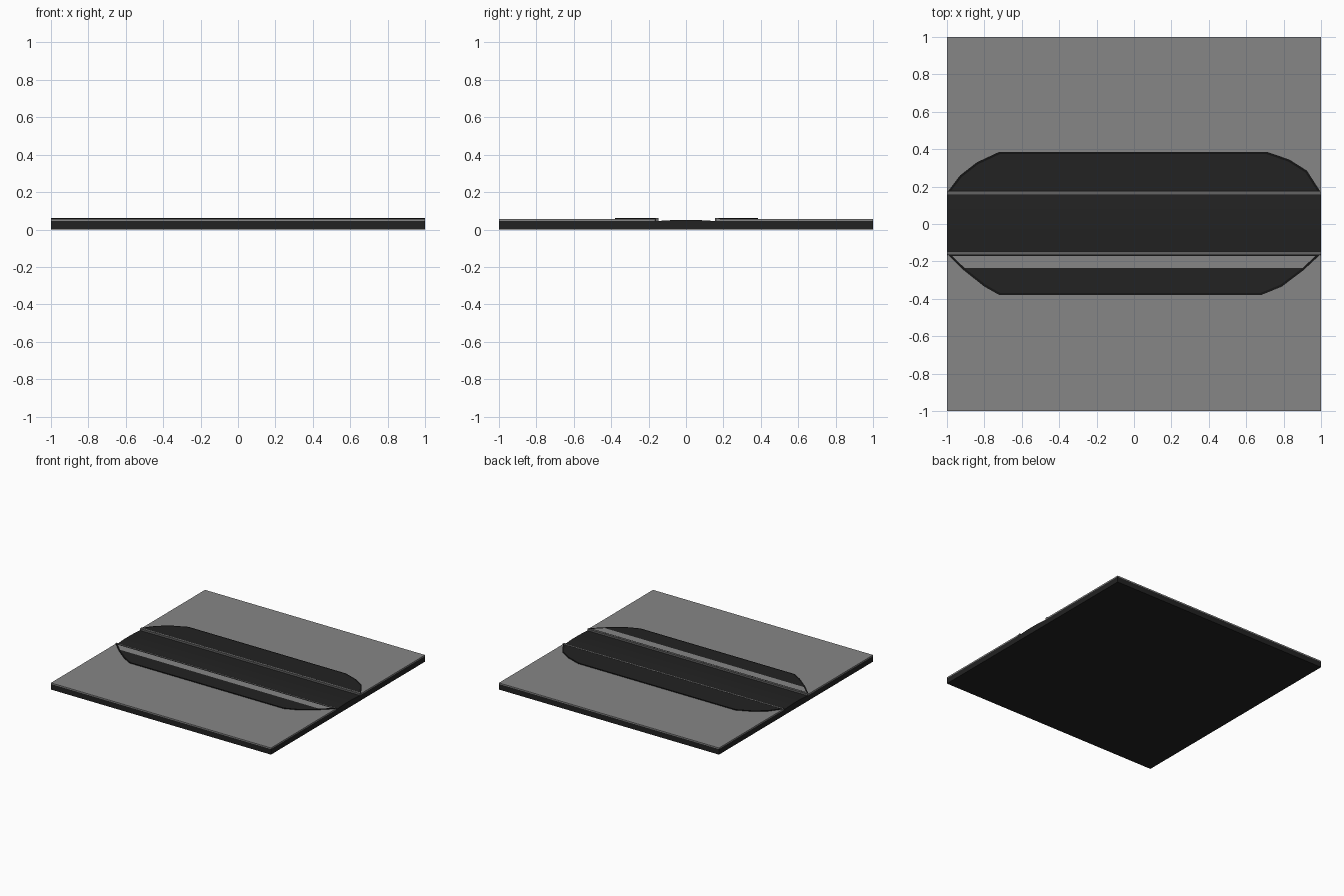
import bpy, bmesh, math

if "Cube" in bpy.data.objects:
    bpy.data.objects.remove(bpy.data.objects["Cube"])

def mat(name, v):
    m = bpy.data.materials.new(name)
    m.diffuse_color = (v, v, v, 1)
    m.use_nodes = True
    m.node_tree.nodes["Principled BSDF"].inputs["Base Color"].default_value = m.diffuse_color
    return m

ASPHALT = mat("dark asphalt", 0.0160)
BORDER = mat("black border", 0.0075)
GROUND = mat("grey ground", 0.237)
CURB = mat("mid grey curb", 0.125)

def finish(bm, name, mats):
    bmesh.ops.recalc_face_normals(bm, faces=bm.faces)
    me = bpy.data.meshes.new(name)
    bm.to_mesh(me)
    bm.free()
    for m in mats:
        me.materials.append(m)
    ob = bpy.data.objects.new(name, me)
    bpy.context.collection.objects.link(ob)
    return ob

def prism(points, vec):
    """Closed prism from a 3D outline extruded along vec."""
    bm = bmesh.new()
    f = bm.faces.new([bm.verts.new(p) for p in points])
    r = bmesh.ops.extrude_face_region(bm, geom=[f], use_keep_orig=True)
    bmesh.ops.translate(bm, vec=vec, verts=[v for v in r["geom"] if isinstance(v, bmesh.types.BMVert)])
    bmesh.ops.recalc_face_normals(bm, faces=bm.faces)
    return bm

def strip(name, y0, y1, z0, z1, m):
    pts = [(-1, y0, z0), (-1, y1, z0), (-1, y1, z1), (-1, y0, z1)]
    finish(prism(pts, (2, 0, 0)), name, [m])

# Dark base slab with a crowned road along the middle
R = 0.158
crown = [(-1, R - 2 * R * i / 12, 0.045 + 0.007 * math.cos(math.pi / 2 * (1 - i / 6))) for i in range(13)]
profile = [(-1, -1, 0), (-1, 1, 0), (-1, 1, 0.045)] + crown + [(-1, -1, 0.045)]
finish(prism(profile, (2, 0, 0)), "road_base", [ASPHALT])

# Grey ground layer on both sides
strip("ground_back", 0.165, 1, 0.045, 0.055, GROUND)
strip("ground_front", -1, -0.165, 0.045, 0.055, GROUND)

# Curbs beside the road
strip("curb_back", 0.155, 0.174, 0.044, 0.0604, CURB)
strip("curb_front", -0.163, -0.148, 0.044, 0.0604, CURB)

def bay(name, outline, split=None):
    """Raised bay with a dark rim and recessed paving."""
    bm = prism([(x, y, 0.046) for x, y in outline], (0, 0, 0.0145))
    top = max(bm.faces, key=lambda f: f.calc_center_median().z)
    bmesh.ops.inset_region(bm, faces=[top], thickness=0.012, use_even_offset=True)
    bmesh.ops.translate(bm, vec=(0, 0, -0.0015), verts=top.verts)
    top.material_index = 1
    if split is not None:
        bmesh.ops.bisect_plane(bm, geom=[top] + list(top.edges) + list(top.verts),
                               plane_co=(0, split, 0), plane_no=(0, 1, 0))
        for f in bm.faces:
            if f.material_index == 1 and f.calc_center_median().y > split:
                f.material_index = 2
    finish(bm, name, [BORDER, ASPHALT, GROUND])

# Parking bays, the front one with a grey walkway strip
bay("bay_back", [(-1, 0.168), (-0.93, 0.26), (-0.84, 0.33), (-0.72, 0.386), (0.71, 0.386),
                 (0.83, 0.345), (0.925, 0.285), (1, 0.168)])
bay("bay_front", [(-1, -0.16), (-0.91, -0.248), (-0.8, -0.335), (-0.72, -0.38), (0.68, -0.38),
                  (0.79, -0.335), (0.905, -0.248), (1, -0.16)], -0.235)
